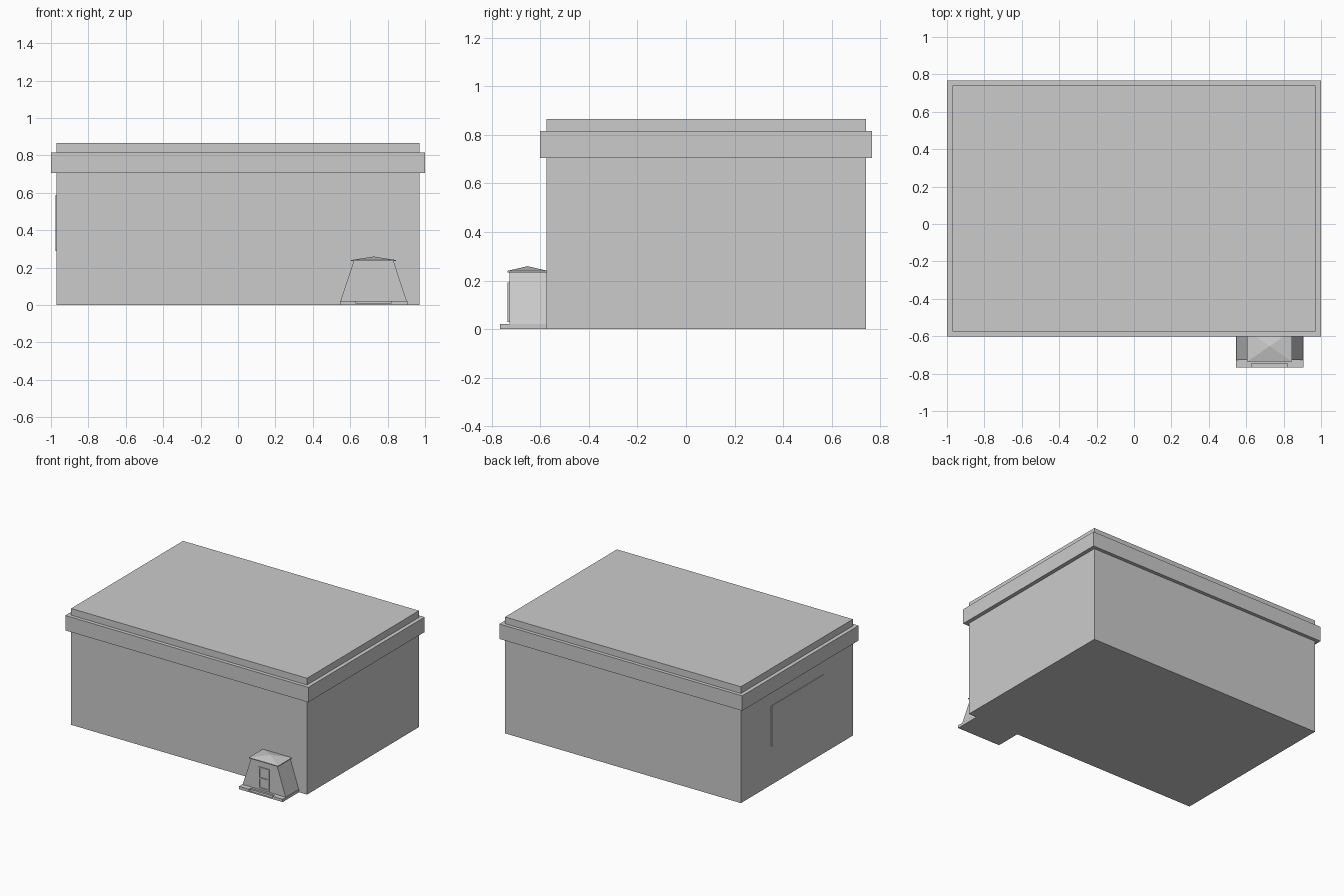
import bpy, bmesh

if "Cube" in bpy.data.objects:
    bpy.data.objects.remove(bpy.data.objects["Cube"])


def mesh_object(name, verts, faces):
    me = bpy.data.meshes.new(name)
    me.from_pydata(verts, [], faces)
    bm = bmesh.new()
    bm.from_mesh(me)
    bmesh.ops.recalc_face_normals(bm, faces=bm.faces)
    bm.to_mesh(me)
    bm.free()
    ob = bpy.data.objects.new(name, me)
    bpy.context.collection.objects.link(ob)
    return ob


def box(name, x0, x1, y0, y1, z0, z1):
    verts = [(x, y, z) for x in (x0, x1) for y in (y0, y1) for z in (z0, z1)]
    faces = [(0, 1, 3, 2), (4, 6, 7, 5), (0, 4, 5, 1),
             (2, 3, 7, 6), (0, 2, 6, 4), (1, 5, 7, 3)]
    return mesh_object(name, verts, faces)


def prism(name, profile, y0, y1):
    """Extrude an x/z outline along y."""
    n = len(profile)
    verts = [(x, y, z) for y in (y0, y1) for x, z in profile]
    faces = [tuple(range(n)), tuple(range(n, 2 * n))]
    faces += [(i, (i + 1) % n, n + (i + 1) % n, n + i) for i in range(n)]
    return mesh_object(name, verts, faces)


# Main building, with a band round the top
box("main_walls", -0.971, 0.971, -0.575, 0.741, 0, 0.866)
box("roof_band", -1, 1, -0.602, 0.767, 0.705, 0.816)

# Thin panel on the left wall
box("side_panel", -0.976, -0.965, -0.23, 0.385, 0.288, 0.588)

# Porch plinth with a doorstep notch in its front edge
cx = 0.725
box("porch_plinth", cx - 0.18, cx + 0.18, -0.745, -0.57, 0, 0.021)
prism("plinth_step", [(cx - 0.18, 0), (cx + 0.18, 0), (cx + 0.18, 0.021),
                      (cx + 0.097, 0.021), (cx + 0.097, 0.01),
                      (cx - 0.097, 0.01), (cx - 0.097, 0.021),
                      (cx - 0.18, 0.021)], -0.767, -0.745)

# Tapered porch walls
prism("porch_walls", [(cx - 0.177, 0.021), (cx + 0.177, 0.021),
                      (cx + 0.106, 0.237), (cx - 0.106, 0.237)], -0.728, -0.57)

# Porch roof: thin slab with a low pyramid on top
hx, y0, y1 = 0.12, -0.736, -0.57
outline = [(cx - hx, y0), (cx + hx, y0), (cx + hx, y1), (cx - hx, y1)]
verts = [(x, y, z) for z in (0.234, 0.24) for x, y in outline]
verts.append((cx, (y0 + y1) / 2, 0.259))
faces = [(0, 1, 2, 3)]
for i in range(4):
    j = (i + 1) % 4
    faces += [(i, j, j + 4, i + 4), (i + 4, j + 4, 8)]
mesh_object("porch_roof", verts, faces)

# Door frame with a middle rail
for side, x in (("left", cx - 0.043), ("right", cx + 0.034)):
    box("door_post_" + side, x, x + 0.009, -0.735, -0.725, 0.029, 0.191)
for part, z in (("bottom", 0.029), ("middle", 0.104), ("top", 0.182)):
    box("door_rail_" + part, cx - 0.034, cx + 0.034, -0.735, -0.725, z, z + 0.009)
